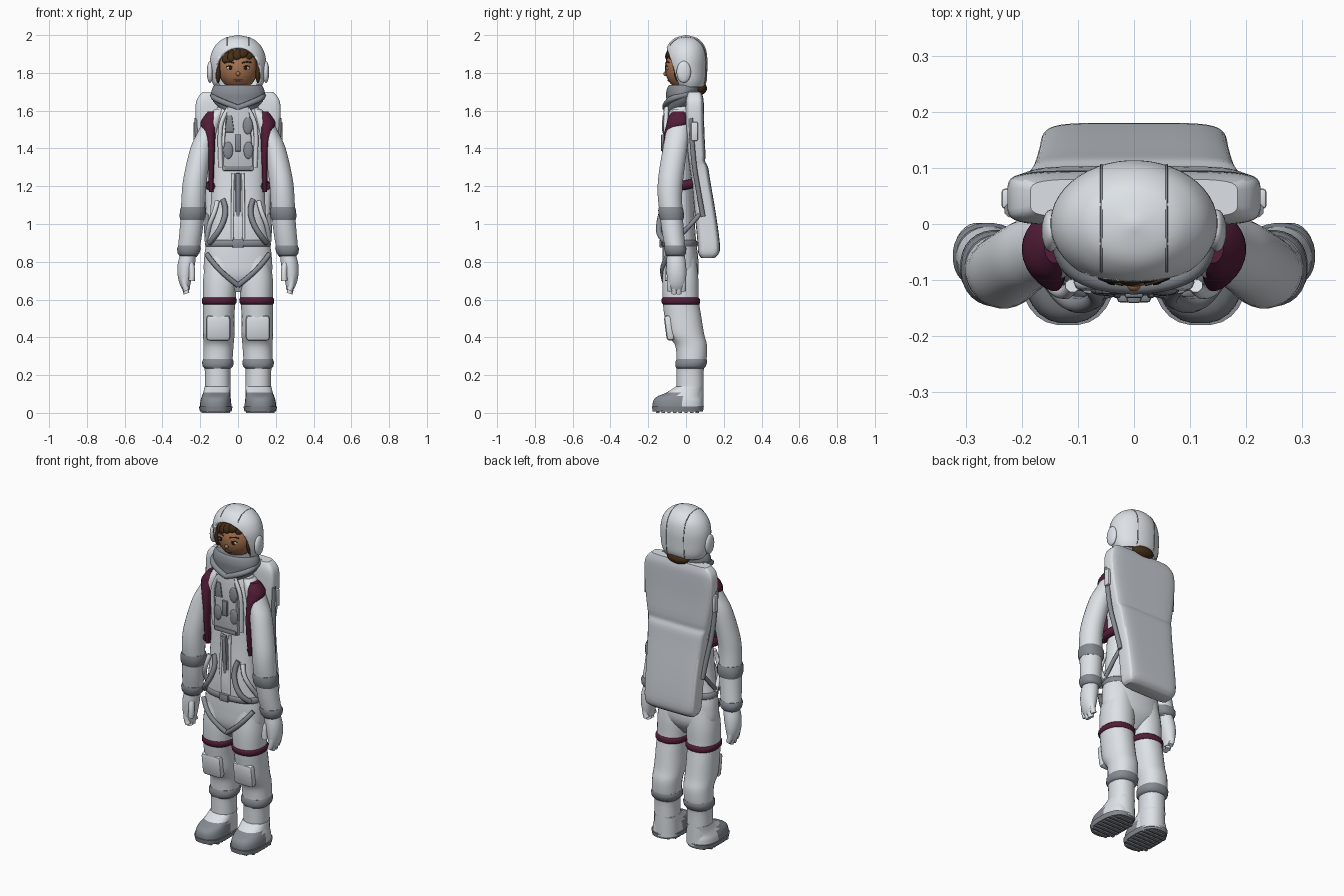
import bpy, bmesh, math
from mathutils import Vector, Matrix

if "Cube" in bpy.data.objects:
    bpy.data.objects.remove(bpy.data.objects["Cube"])


def material(name, *rgb):
    m = bpy.data.materials.new(name)
    m.use_nodes = True
    m.diffuse_color = (*rgb, 1)
    bsdf = m.node_tree.nodes["Principled BSDF"]
    bsdf.inputs["Base Color"].default_value = (*rgb, 1)
    bsdf.inputs["Roughness"].default_value = 0.7
    return m


WHITE = material("suit white", .76, .80, .84)
GREY = material("fitting grey", .24, .26, .29)
PALE = material("panel grey", .56, .59, .63)
MAROON = material("strap maroon", .085, .012, .04)
SKIN = material("skin", .38, .17, .08)
HAIR = material("hair brown", .06, .027, .009)
DARK = material("eye dark", .015, .01, .008)
LIP = material("lip", .27, .09, .055)
EYE = material("eye white", .62, .58, .54)


def finish(name, bm, mats, mirror=False, angle=40):
    bmesh.ops.recalc_face_normals(bm, faces=bm.faces)
    me = bpy.data.meshes.new(name)
    bm.to_mesh(me)
    bm.free()
    for m in mats:
        me.materials.append(m)
    me.shade_smooth()
    me.set_sharp_from_angle(angle=math.radians(angle))
    ob = bpy.data.objects.new(name, me)
    bpy.context.collection.objects.link(ob)
    if mirror:
        add_mirror(ob)
    return ob


def add_mirror(ob):
    mod = ob.modifiers.new("both sides", 'MIRROR')
    mod.use_mirror_merge = False


def dense(secs, steps=4):
    """Spline through sections (z, x, y, half width, half depth)."""
    out = []
    for i in range(len(secs) - 1):
        a, b, c, d = (secs[max(0, min(len(secs) - 1, j))] for j in (i - 1, i, i + 1, i + 2))
        for k in range(steps):
            t = k / steps
            out.append([q + .5 * t * (r - p + t * (2*p - 5*q + 4*r - s + t * (3*(q - r) + s - p)))
                        for p, q, r, s in zip(a, b, c, d)])
    return out + [list(secs[-1])]


def at(rings, z):
    for a, b in zip(rings, rings[1:]):
        if min(a[0], b[0]) <= z <= max(a[0], b[0]):
            t = (z - a[0]) / (b[0] - a[0])
            return [p + (q - p) * t for p, q in zip(a, b)]
    return rings[-1]


def skin_rings(rings, power=2, sides=28, caps=True):
    bm = bmesh.new()
    loops = []
    for z, cx, cy, rx, ry in rings:
        loop = []
        for i in range(sides):
            a = math.tau * (i + .5) / sides
            c, s = math.cos(a), math.sin(a)
            loop.append(bm.verts.new((cx + rx * math.copysign(abs(c) ** (2 / power), c),
                                      cy + ry * math.copysign(abs(s) ** (2 / power), s), z)))
        loops.append(loop)
    for lo, hi in zip(loops, loops[1:]):
        for i in range(sides):
            j = (i + 1) % sides
            bm.faces.new((lo[i], lo[j], hi[j], hi[i]))
    if caps:
        bm.faces.new(loops[0])
        bm.faces.new(loops[-1])
    return bm


def loft(name, secs, mat, mirror=False, power=2):
    return finish(name, skin_rings(dense(secs), power), [mat], mirror)


def band(name, secs, z0, z1, mat, mirror=False, grow=.006):
    rings = []
    for k, g in enumerate((0, grow, grow, grow, 0)):
        z, x, y, rx, ry = at(dense(secs), z0 + (z1 - z0) * k / 4)
        rings.append((z, x, y, rx + g, ry + g))
    return finish(name, skin_rings(rings, 2.3), [mat], mirror, 60)


def ball(name, loc, size, mat, mirror=False, rot=(0, 0, 0)):
    bm = bmesh.new()
    bmesh.ops.create_uvsphere(bm, u_segments=20, v_segments=12, radius=1)
    turn = Matrix.Identity(4)
    for k, axis in enumerate("XYZ"):
        turn = Matrix.Rotation(rot[k], 4, axis) @ turn
    bm.transform(Matrix.Translation(loc) @ turn @ Matrix.Diagonal((*size, 1)))
    return finish(name, bm, [mat], mirror)


def box(name, loc, half, mat, mirror=False, bevel=.01, tilt=0, taper=1):
    bm = bmesh.new()
    bmesh.ops.create_cube(bm, size=2)
    for v in bm.verts:
        if v.co.z > 0:
            v.co.x *= taper
    bm.transform(Matrix.Translation(loc) @ Matrix.Rotation(tilt, 4, 'X') @ Matrix.Diagonal((*half, 1)))
    bmesh.ops.bevel(bm, geom=bm.edges[:], offset=bevel, segments=2, affect='EDGES', profile=.5)
    return finish(name, bm, [mat], mirror, 35)


def tube(name, pts, r, mat, mirror=False):
    cu = bpy.data.curves.new(name, 'CURVE')
    cu.dimensions, cu.bevel_depth, cu.bevel_resolution = '3D', r, 2
    cu.use_fill_caps, cu.resolution_u = True, 6
    sp = cu.splines.new('NURBS')
    sp.points.add(len(pts) - 1)
    for p, co in zip(sp.points, pts):
        p.co = (*co, 1)
    sp.order_u, sp.use_endpoint_u = 3, True
    cu.materials.append(mat)
    ob = bpy.data.objects.new(name, cu)
    bpy.context.collection.objects.link(ob)
    if mirror:
        add_mirror(ob)


# Torso and belt
TORSO = [(.64, 0, -.03, .05, .04), (.72, 0, -.027, .17, .09), (.82, 0, -.03, .18, .095), (.9, 0, -.035, .168, .09),
         (1.0, 0, -.04, .152, .088), (1.2, 0, -.037, .142, .078), (1.4, 0, -.033, .15, .075),
         (1.52, 0, -.03, .145, .072), (1.6, 0, -.025, .12, .065), (1.65, 0, -.02, .08, .05)]
loft("torso", TORSO, WHITE, power=2.3)
band("belt", TORSO, .88, .915, GREY)
box("belt_buckle", (0, -.13, .897), (.03, .01, .022), GREY, bevel=.006)
box("front_zip", (0, -.117, 1.09), (.013, .012, .18), GREY, bevel=.006, tilt=.07)
tube("zip_flaps", [(.03, -.125, .92), (.03, -.124, 1.1), (.026, -.112, 1.27)], .008, WHITE, True)

# Legs, knees and boots
LEG = [(.02, .107, .022, .07, .072), (.1, .107, .022, .068, .072), (.22, .108, .022, .068, .072),
       (.25, .107, .025, .076, .076), (.29, .106, .03, .078, .08), (.36, .103, .026, .08, .085),
       (.42, .102, -.002, .084, .098), (.52, .102, -.018, .084, .098), (.6, .099, -.028, .087, .096),
       (.72, .094, -.03, .09, .095), (.85, .085, -.03, .075, .08)]
loft("legs", LEG, WHITE, True, 2.2)
band("thigh_bands", LEG, .575, .61, MAROON, True)
band("shin_bands", LEG, .235, .285, GREY, True)
box("knee_pads", (.105, -.088, .45), (.064, .022, .068), WHITE, True, .018, .13)
FOOT = [(.025, .118, -.043, .084, .134), (.06, .118, -.043, .082, .132), (.085, .116, -.036, .077, .12),
        (.108, .112, -.008, .072, .095), (.14, .108, .02, .069, .073)]
bm = skin_rings(dense(FOOT), 2.5)
for f in bm.faces:
    c = f.calc_center_median()
    f.material_index = int(c.y < -.03 and c.z < .106)
finish("boots", bm, [WHITE, GREY], True)
loft("boot_soles", [(.008, .118, -.043, .084, .134), (.034, .118, -.043, .09, .138)], GREY, True, 2.6)
for i in range(8):
    y = -.15 + i * .03
    box("sole_tread", (.118, y, .006), (.05 if i in (0, 7) else .076, .009, .006), GREY, True, .002)

# Arms and gloves
ARM = [(1.61, .09, -.03, .03, .04), (1.56, .125, -.035, .048, .055), (1.48, .161, -.045, .056, .062),
       (1.4, .194, -.058, .059, .065), (1.25, .225, -.08, .063, .067), (1.15, .235, -.085, .064, .065),
       (1.05, .24, -.078, .063, .061), (.95, .25, -.068, .061, .058), (.87, .26, -.057, .057, .053),
       (.825, .263, -.055, .045, .046)]
loft("arms", ARM, WHITE, True)
band("forearm_bands", ARM, 1.02, 1.09, GREY, True)
band("wrist_cuffs", ARM, .83, .885, GREY, True)
loft("gloves", [(.85, .263, -.055, .04, .045), (.79, .273, -.052, .046, .052), (.73, .28, -.05, .04, .052),
                (.68, .28, -.05, .028, .046), (.65, .274, -.05, .018, .034)], WHITE, True)
for i in range(4):
    y = -.085 + i * .023
    tip = .648 - .016 * (i in (1, 2))
    tube("glove_finger", [(.28, y, .73), (.29, y, .685), (.272, y, tip)], .016, WHITE, True)
tube("glove_thumb", [(.25, -.085, .79), (.24, -.097, .75), (.245, -.095, .70)], .017, WHITE, True)

# Straps and hoses
loft("shoulder_straps", [(1.595, .14, -.04, .02, .03), (1.565, .146, -.042, .038, .052), (1.53, .152, -.045, .048, .058),
                         (1.48, .15, -.07, .032, .045), (1.38, .141, -.088, .018, .032), (1.25, .142, -.085, .014, .027),
                         (1.17, .142, -.075, .012, .022)], MAROON, True)
tube("under_arm_straps", [(.145, -.09, 1.2), (.152, -.04, 1.2), (.142, .02, 1.21), (.11, .06, 1.22)], .025, MAROON, True)
tube("groin_straps", [(.165, -.09, .84), (.13, -.122, .79), (.06, -.125, .72), (0, -.105, .675)], .014, GREY, True)
tube("hip_hoses", [(.15, -.1, .9), (.125, -.142, .93), (.08, -.145, 1.0), (.06, -.125, 1.08), (.08, -.11, 1.13)],
     .015, GREY, True)
tube("side_hoses", [(.165, -.04, .91), (.16, -.1, .98), (.12, -.13, 1.07), (.11, -.11, 1.12)], .013, WHITE, True)

# Chest control unit
box("chest_unit", (0, -.105, 1.45), (.083, .014, .17), PALE, bevel=.01, taper=.72)
for x, z in ((.052, 1.52), (.055, 1.39), (-.052, 1.39)):
    ball("chest_dial", (x, -.117, z), (.026, .011, .046), GREY)
box("chest_plate", (-.045, -.117, 1.53), (.026, .008, .045), GREY, bevel=.006, taper=.5)
box("chest_switch", (0, -.122, 1.43), (.017, .01, .045), GREY, bevel=.005)
box("chest_drawer", (0, -.117, 1.295), (.072, .009, .013), GREY, bevel=.005)
tube("chest_hoses", [(.09, -.095, 1.3), (.1, -.105, 1.45), (.085, -.108, 1.57), (.03, -.1, 1.64)], .012, WHITE, True)

# Life-support backpack, rear side in panel grey
PACK = [(.82, 0, .115, .145, .035), (.845, 0, .12, .16, .055), (.9, 0, .12, .166, .059), (1.05, 0, .103, .17, .056),
        (1.22, 0, .08, .178, .05), (1.3, 0, .068, .185, .049), (1.33, 0, .058, .192, .044), (1.37, 0, .056, .2, .047),
        (1.5, 0, .048, .22, .049), (1.61, 0, .046, .226, .049), (1.665, 0, .046, .215, .046), (1.7, 0, .046, .185, .034)]
bm = skin_rings(dense(PACK, 3), 5.5, 40)
bmesh.ops.recalc_face_normals(bm, faces=bm.faces)
for f in bm.faces:
    f.material_index = int(f.normal.y > .75 or f.calc_center_median().z < .83)
finish("backpack", bm, [WHITE, PALE])
tube("pack_side_rails", [(.218, .025, 1.56), (.214, .035, 1.35), (.184, .07, 1.15), (.172, .09, 1.04)], .014, GREY, True)
box("pack_side_brackets", (.226, .045, 1.49), (.01, .018, .05), WHITE, True, .006)
tube("pack_waist_straps", [(.165, -.04, .93), (.172, .03, 1.0), (.158, .08, 1.06)], .012, GREY, True)

# Neck ring and collar
loft("collar", [(1.575, 0, -.055, .035, .048), (1.61, 0, -.038, .095, .067), (1.65, 0, -.024, .132, .08),
                (1.69, 0, -.018, .143, .088), (1.72, 0, -.012, .136, .088), (1.735, 0, -.01, .125, .08)], GREY)
tube("collar_fold", [(.125, .03, 1.69), (.142, -.05, 1.675), (.08, -.108, 1.645), (0, -.11, 1.615)], .016, GREY, True)

# Helmet shell with an open front
HELMET = [(1.725, 0, .015, .125, .083), (1.76, 0, .01, .14, .1), (1.82, 0, .003, .148, .11), (1.88, 0, 0, .147, .113),
          (1.93, 0, 0, .13, .104), (1.965, 0, 0, .101, .083), (1.986, 0, 0, .066, .055), (2.0, 0, 0, .006, .006)]
shell = dense(HELMET, 5)
bm = skin_rings(shell, 2, 48, False)
bm.faces.new([v for v in bm.verts if v.co.z > 1.9999])
bmesh.ops.bisect_plane(bm, geom=bm.verts[:] + bm.edges[:] + bm.faces[:], plane_co=(0, -.042, 1.75),
                       plane_no=Vector((0, -.2, -.066)).normalized(), clear_outer=True)
helmet = finish("helmet", bm, [WHITE])
mod = helmet.modifiers.new("thickness", 'SOLIDIFY')
mod.thickness = .014
mod.offset = -1
rear, front = [], []
for k in range(25):
    z, _, y, rx, ry = at(shell, 1.74 + k * .0103)
    if rx > .059:
        reach = ry * math.sqrt(1 - (.058 / rx) ** 2)
        rear.append((.058, y + reach, z))
        if z > 1.945:
            front.insert(0, (.058, y - reach, z))
tube("helmet_seams", rear + front, .0025, GREY, True)
ball("ear_pods", (.148, -.012, 1.805), (.017, .038, .058), WHITE, True)

# Head, hair and face
ball("head", (0, -.012, 1.825), (.106, .1, .115), SKIN)
ball("hair_cap", (0, .014, 1.865), (.113, .098, .095), HAIR)
ball("nape_hair", (0, .075, 1.718), (.07, .036, .035), HAIR)
for i in range(7):
    x = -.087 + i * .029
    y = -.012 - .1 * math.sqrt(max(0, 1 - (x / .106) ** 2 - .3))
    ball("fringe_lock", (x, y + .005, 1.91 - .35 * abs(x - .03)), (.026, .016, .034), HAIR, rot=(-.4, .5, 0))
ball("side_locks", (.106, -.03, 1.815), (.016, .035, .07), HAIR, True)
ball("eye_whites", (.043, -.1, 1.825), (.018, .006, .011), EYE, True, (0, 0, .25))
ball("eye_irises", (.041, -.1045, 1.825), (.009, .004, .01), DARK, True, (0, 0, .25))
tube("eye_lids", [(.024, -.105, 1.829), (.043, -.107, 1.843), (.063, -.096, 1.831)], .0022, DARK, True)
tube("brows", [(.02, -.107, 1.852), (.045, -.103, 1.863), (.07, -.089, 1.855)], .0035, HAIR, True)
ball("nose", (0, -.109, 1.795), (.012, .011, .012), SKIN)
tube("mouth", [(-.024, -.09, 1.762), (0, -.097, 1.757), (.024, -.09, 1.762)], .005, LIP)
